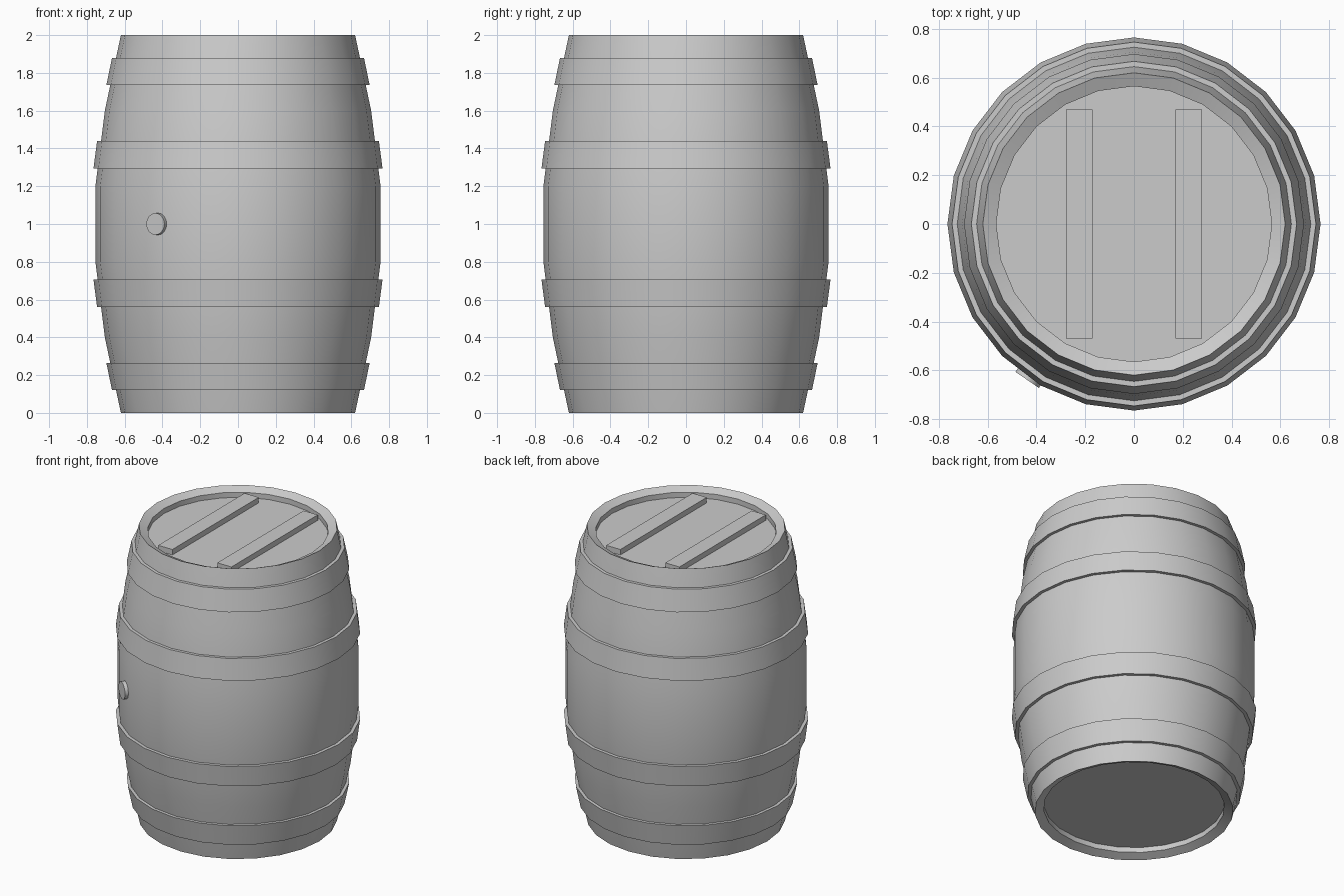
import bpy
import math
from mathutils import Matrix, Vector

SIDES = 24

cube = bpy.data.objects.get("Cube")
if cube:
    bpy.data.objects.remove(cube, do_unlink=True)

grey = bpy.data.materials.new("plain grey")
grey.use_nodes = True
grey.diffuse_color = (0.6, 0.6, 0.6, 1)
grey.node_tree.nodes["Principled BSDF"].inputs["Base Color"].default_value = (0.6, 0.6, 0.6, 1)


def finish(obj, name, smooth=True):
    obj.name = name
    obj.data.name = name
    obj.data.materials.clear()
    obj.data.materials.append(grey)
    if smooth:
        bpy.ops.object.select_all(action="DESELECT")
        obj.select_set(True)
        bpy.context.view_layer.objects.active = obj
        bpy.ops.object.shade_smooth_by_angle(angle=math.radians(30))
    return obj


def lathe(name, profile, closed=False):
    """Spin (radius, z) points, listed from bottom to top on the outside."""
    verts, faces = [], []
    for r, z in profile:
        for i in range(SIDES):
            a = math.tau * i / SIDES
            verts.append((r * math.cos(a), r * math.sin(a), z))
    rows = len(profile)
    for j in range(rows if closed else rows - 1):
        low, high = j * SIDES, (j + 1) % rows * SIDES
        for i in range(SIDES):
            k = (i + 1) % SIDES
            faces.append((low + i, low + k, high + k, high + i))
    if not closed:
        # Flat heads close both ends
        faces.append(tuple(reversed(range(SIDES))))
        faces.append(tuple(range((rows - 1) * SIDES, rows * SIDES)))
    mesh = bpy.data.meshes.new(name)
    mesh.from_pydata(verts, [], faces)
    obj = bpy.data.objects.new(name, mesh)
    bpy.context.collection.objects.link(obj)
    return finish(obj, name)


# Body: bulging staves, bevelled rims and recessed heads, mirrored about mid height
lower = [(0.565, 0.06), (0.565, 0.025), (0.62, 0), (0.705, 0.4), (0.755, 0.8)]
lathe("barrel_body", lower + [(r, 2 - z) for r, z in reversed(lower)])

# Hoops: slanted bands that follow the staves
hoops = {"end": ((0.667, 0.12), (0.697, 0.265)),
         "middle": ((0.746, 0.56), (0.765, 0.705))}
for label, (a, b) in hoops.items():
    inset = 0.04
    ring = [a, b, (b[0] - inset, b[1]), (a[0] - inset, a[1])]
    lathe("lower_" + label + "_hoop", ring, closed=True)
    lathe("upper_" + label + "_hoop", [(r, 2 - z) for r, z in reversed(ring)], closed=True)

# Battens on the top head
for side, x in (("left", 0.225), ("right", -0.225)):
    bpy.ops.mesh.primitive_cube_add(size=1, location=(x, 0, 1.955))
    batten = bpy.context.object
    batten.data.transform(Matrix.Diagonal((0.108, 0.94, 0.045, 1)))
    finish(batten, side + "_lid_batten", smooth=False)

# Bung on the front, towards the right
turn = math.radians(34.4)
out = Vector((-math.sin(turn), -math.cos(turn), 0))
bpy.ops.mesh.primitive_cylinder_add(vertices=16, radius=0.058, depth=0.06,
                                    location=out * 0.745 + Vector((0, 0, 1)),
                                    rotation=out.to_track_quat("Z", "Y").to_euler())
finish(bpy.context.object, "bung")
